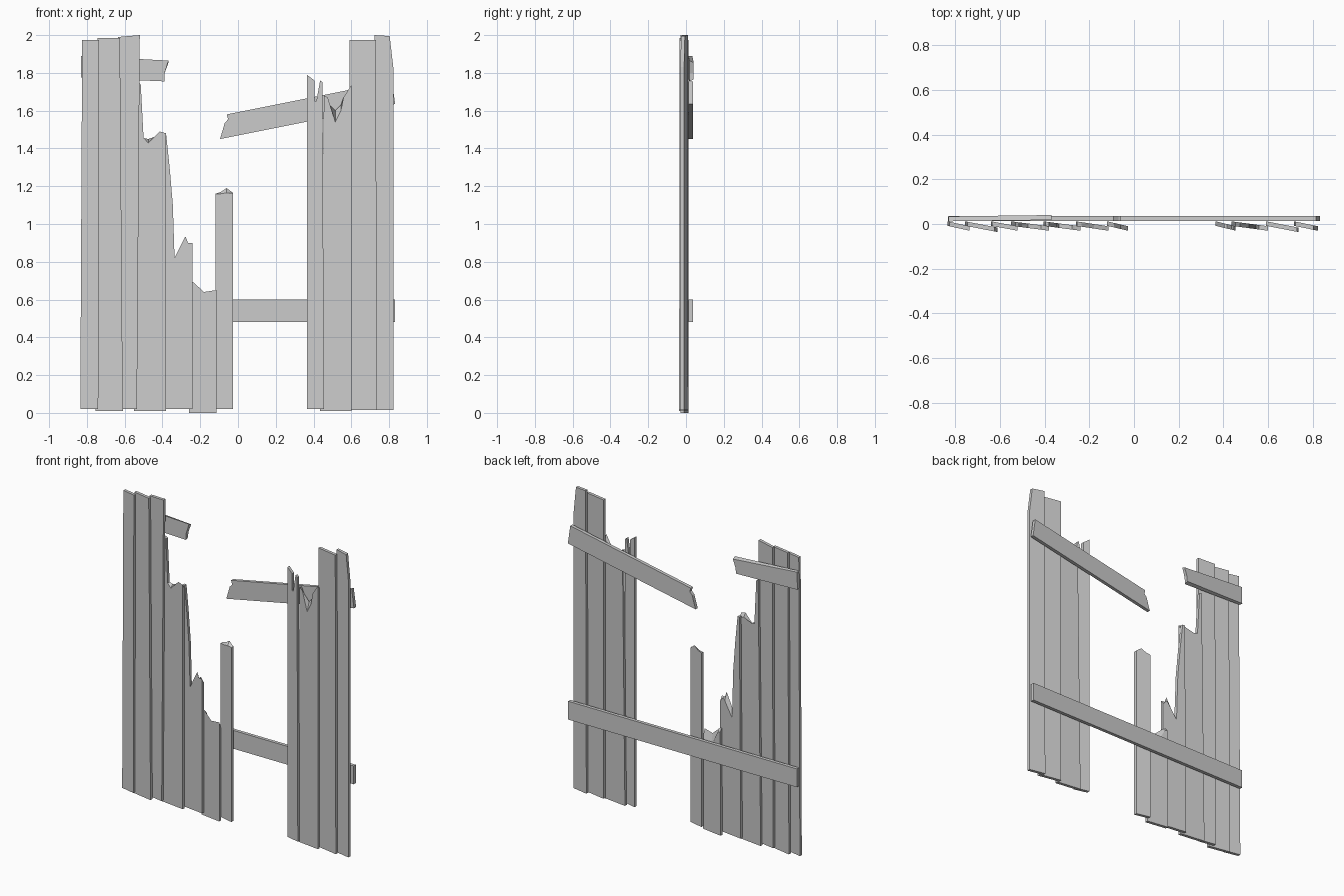
import bpy, bmesh


def board(name, outline, y_left, y_right, thick):
    """Extrude a front outline (x, z[, back z offset]); y runs from left to right edge."""
    x0 = min(p[0] for p in outline)
    x1 = max(p[0] for p in outline)
    bm = bmesh.new()
    front, back = [], []
    for p in outline:
        y = y_left + (y_right - y_left) * (p[0] - x0) / (x1 - x0)
        dz = p[2] if len(p) > 2 else 0
        front.append(bm.verts.new((p[0], y, p[1])))
        back.append(bm.verts.new((p[0], y + thick, p[1] + dz)))
    bm.faces.new(front)
    bm.faces.new(back[::-1])
    n = len(outline)
    for i in range(n):
        j = (i + 1) % n
        bm.faces.new((front[j], front[i], back[i], back[j]))
    bmesh.ops.recalc_face_normals(bm, faces=bm.faces)
    mesh = bpy.data.meshes.new(name)
    bm.to_mesh(mesh)
    bm.free()
    obj = bpy.data.objects.new(name, mesh)
    bpy.context.collection.objects.link(obj)
    return obj


# Upright planks: bottom left, bottom right, z of base, then top edge right to left
planks = [
    # whole planks on the left
    (-0.835, -0.74, 0.02, [(-0.735, 1.975), (-0.825, 1.975)]),
    (-0.755, -0.61, 0.01, [(-0.625, 1.985), (-0.745, 1.985)]),
    (-0.64, -0.535, 0.02, [(-0.52, 2.0), (-0.635, 1.99)]),
    # broken planks stepping down
    (-0.55, -0.38, 0.01, [(-0.38, 1.48, -0.03), (-0.415, 1.49, -0.02), (-0.475, 1.43, 0.02),
                          (-0.50, 1.455), (-0.515, 1.74), (-0.53, 1.75)]),
    (-0.405, -0.24, 0.02, [(-0.24, 0.90, -0.03), (-0.265, 0.90), (-0.278, 0.935, -0.05),
                           (-0.336, 0.82, -0.03), (-0.345, 1.1), (-0.362, 1.3),
                           (-0.38, 1.47), (-0.395, 1.47)]),
    (-0.26, -0.115, 0.0, [(-0.115, 0.65, -0.05), (-0.18, 0.64, -0.08), (-0.235, 0.69, -0.02),
                          (-0.255, 0.70, -0.02)]),
    (-0.12, -0.027, 0.02, [(-0.027, 1.165), (-0.06, 1.165, 0.025), (-0.09, 1.16, 0.01),
                           (-0.12, 1.16)]),
    # right group
    (0.365, 0.455, 0.02, [(0.448, 1.64), (0.448, 1.75), (0.435, 1.76), (0.415, 1.65),
                          (0.405, 1.65), (0.405, 1.76), (0.365, 1.79)]),
    (0.435, 0.60, 0.01, [(0.60, 1.735, -0.02), (0.558, 1.67), (0.545, 1.60, 0.03),
                         (0.515, 1.54, 0.06), (0.475, 1.67, -0.03), (0.455, 1.68)]),
    (0.59, 0.735, 0.015, [(0.73, 1.975), (0.59, 1.975)]),
    (0.715, 0.822, 0.015, [(0.822, 1.83), (0.803, 1.995), (0.722, 2.0)]),
]
for i, (xl, xr, z, top) in enumerate(planks):
    deep = -0.036 if i in (1, 9) else -0.03
    board(f"plank_{i + 1}", [(xl, z), (xr, z)] + top, -0.008, deep, 0.02)

# Lower rail, unbroken
board("lower_rail", [(-0.83, 0.48), (0.83, 0.48), (0.83, 0.60), (-0.83, 0.60)],
      0.014, 0.014, 0.022)

# Remains of the upper rail
board("upper_rail_left",
      [(-0.832, 1.775), (-0.39, 1.755, 0.01), (-0.388, 1.80), (-0.368, 1.865, -0.01),
       (-0.83, 1.89)], 0.012, 0.018, 0.022)
board("upper_rail_right",
      [(-0.095, 1.45), (0.832, 1.635), (0.815, 1.755), (-0.06, 1.58), (-0.052, 1.555),
       (-0.07, 1.535)], 0.014, 0.014, 0.022)
